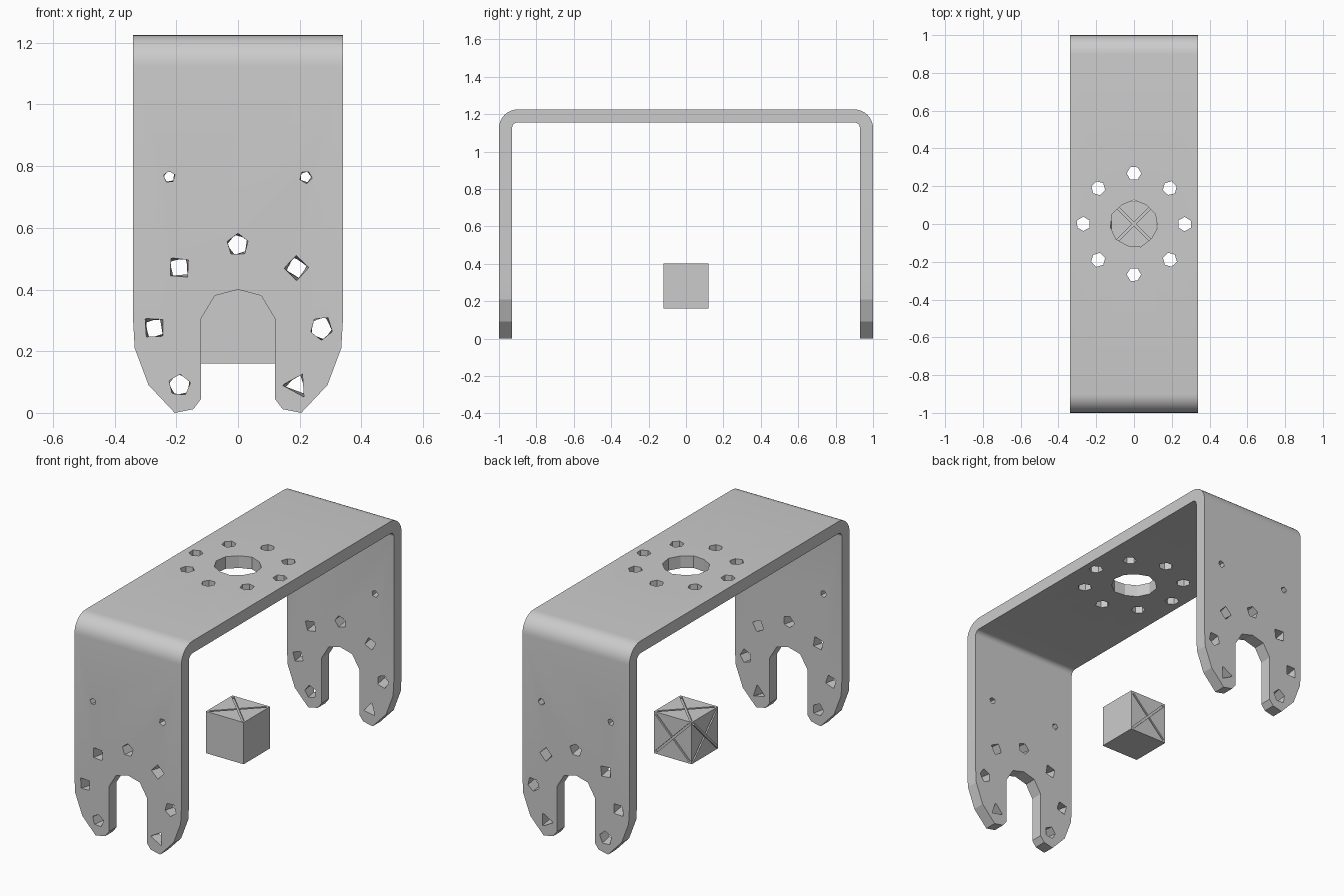
import bpy, bmesh, math, random
from mathutils import Vector, Matrix

if "Cube" in bpy.data.objects:
    bpy.data.objects.remove(bpy.data.objects["Cube"], do_unlink=True)
random.seed(4)

metal = bpy.data.materials.new("light_grey_metal")
metal.use_nodes = True
GREY = (0.6, 0.6, 0.6, 1)
metal.diffuse_color = GREY
metal.node_tree.nodes["Principled BSDF"].inputs["Base Color"].default_value = GREY


def add_loft(bm, ring_a, ring_b):
    """Closed solid between two rings with equal point counts."""
    a = [bm.verts.new(p) for p in ring_a]
    b = [bm.verts.new(p) for p in ring_b]
    n = len(a)
    bm.faces.new(a)
    bm.faces.new(b[::-1])
    for i in range(n):
        j = (i + 1) % n
        bm.faces.new((a[j], a[i], b[i], b[j]))


def finish(bm, name):
    bmesh.ops.recalc_face_normals(bm, faces=bm.faces)
    me = bpy.data.meshes.new(name)
    bm.to_mesh(me)
    bm.free()
    me.materials.append(metal)
    ob = bpy.data.objects.new(name, me)
    bpy.context.collection.objects.link(ob)
    return ob


def carve(target, cutter, operation):
    """Apply a boolean, then drop the cutter."""
    mod = target.modifiers.new("carve", 'BOOLEAN')
    mod.object, mod.operation, mod.solver = cutter, operation, 'EXACT'
    bpy.context.view_layer.objects.active = target
    bpy.ops.object.modifier_apply(modifier=mod.name)
    bpy.data.objects.remove(cutter, do_unlink=True)


def polygon(cx, cy, radius, sides, start, jitter=0.0):
    pts = []
    for i in range(sides):
        a = math.radians(start) + math.tau * i / sides
        r = radius * (1 + random.uniform(-jitter, jitter))
        pts.append((cx + r * math.cos(a), cy + r * math.sin(a)))
    return pts


def bend(cy, cz, radius, a0, a1, steps=8):
    return [(cy + radius * math.cos(math.radians(a0 + (a1 - a0) * i / steps)),
             cz + radius * math.sin(math.radians(a0 + (a1 - a0) * i / steps)))
            for i in range(steps + 1)]


# Bent strap: U profile swept across the width
W, TOP, T = 0.34, 1.225, 0.07
outer = bend(0.9, TOP - 0.1, 0.1, 0, 90) + bend(-0.9, TOP - 0.1, 0.1, 90, 180)
inner = bend(-0.9, TOP - 0.1, 0.03, 180, 90) + bend(0.9, TOP - 0.1, 0.03, 90, 0)
profile = [(1, -0.05)] + outer + [(-1, -0.05), (T - 1, -0.05)] + inner + [(1 - T, -0.05)]
bm = bmesh.new()
add_loft(bm, [(-W, y, z) for y, z in profile], [(W, y, z) for y, z in profile])
bracket = finish(bm, "bracket")

# Fork-shaped leg outline with arched slot
half = [(0.075, 0.38), (0.12, 0.305), (0.12, 0.045), (0.145, 0.012), (0.205, 0.0),
        (0.29, 0.09), (0.335, 0.21), (0.36, 0.65), (0.36, 1.4)]
outline = [(0, 0.4)] + half + [(-x, z) for x, z in reversed(half)]
bm = bmesh.new()
add_loft(bm, [(x, -1.2, z) for x, z in outline], [(x, 1.2, z) for x, z in outline])
carve(bracket, finish(bm, "leg_cutter"), 'INTERSECT')

# Rough bolt holes in both legs: x, z, radius, sides, start angle
leg_holes = [(-0.222, 0.765, 0.02, 5, 20), (0.22, 0.765, 0.02, 5, 60),
             (0, 0.545, 0.037, 5, 90), (-0.19, 0.47, 0.04, 4, 40),
             (0.19, 0.47, 0.038, 4, 180), (-0.27, 0.275, 0.04, 4, 45),
             (0.27, 0.275, 0.039, 5, 55), (-0.19, 0.09, 0.038, 5, 85),
             (0.19, 0.09, 0.042, 3, 180)]
bm = bmesh.new()
for x, z, r, n, start in leg_holes:
    for side in (-1, 1):
        near = polygon(x, z, r, n, start, 0.1)
        far = polygon(x, z, r * 0.95, n, start + 18, 0.1)
        add_loft(bm, [(px, side * 1.01, pz) for px, pz in near],
                 [(px, side * 0.92, pz) for px, pz in far])
carve(bracket, finish(bm, "leg_hole_cutter"), 'DIFFERENCE')

# Centre hole and ring of eight holes in the top
bm = bmesh.new()
top_rings = [(0, 0, 0.123, 11, 90)]
for i in range(8):
    a = math.tau * i / 8
    top_rings.append((0.268 * math.cos(a), 0.268 * math.sin(a), 0.038, 6, 90 + 45 * i))
for x, y, r, n, start in top_rings:
    ring = polygon(x, y, r, n, start, 0.03)
    add_loft(bm, [(px, py, TOP + 0.05) for px, py in ring],
             [(px, py, TOP - 0.12) for px, py in ring])
carve(bracket, finish(bm, "top_hole_cutter"), 'DIFFERENCE')

bpy.ops.object.select_all(action='DESELECT')
bracket.select_set(True)
bpy.context.view_layer.objects.active = bracket
bpy.ops.object.shade_smooth_by_angle(angle=math.radians(15))

# Floating block with thin diagonal grooves on three faces
CENTRE = Vector((0, 0, 0.28))
bm = bmesh.new()
bmesh.ops.create_cube(bm, size=0.24, matrix=Matrix.Translation(CENTRE))
block = finish(bm, "centre_block")
for normal in (Vector((0, 0, 1)), Vector((0, 1, 0)), Vector((-1, 0, 0))):
    turn = normal.to_track_quat('Z', 'Y').to_matrix().to_4x4()
    for angle in (45, -45):
        bm = bmesh.new()
        bmesh.ops.create_cube(bm, size=1, matrix=Matrix.Translation(CENTRE) @ turn
                              @ Matrix.Rotation(math.radians(angle), 4, 'Z')
                              @ Matrix.Translation((0, 0, 0.12))
                              @ Matrix.Diagonal((0.3, 0.012, 0.016, 1)))
        carve(block, finish(bm, "groove_cutter"), 'DIFFERENCE')
